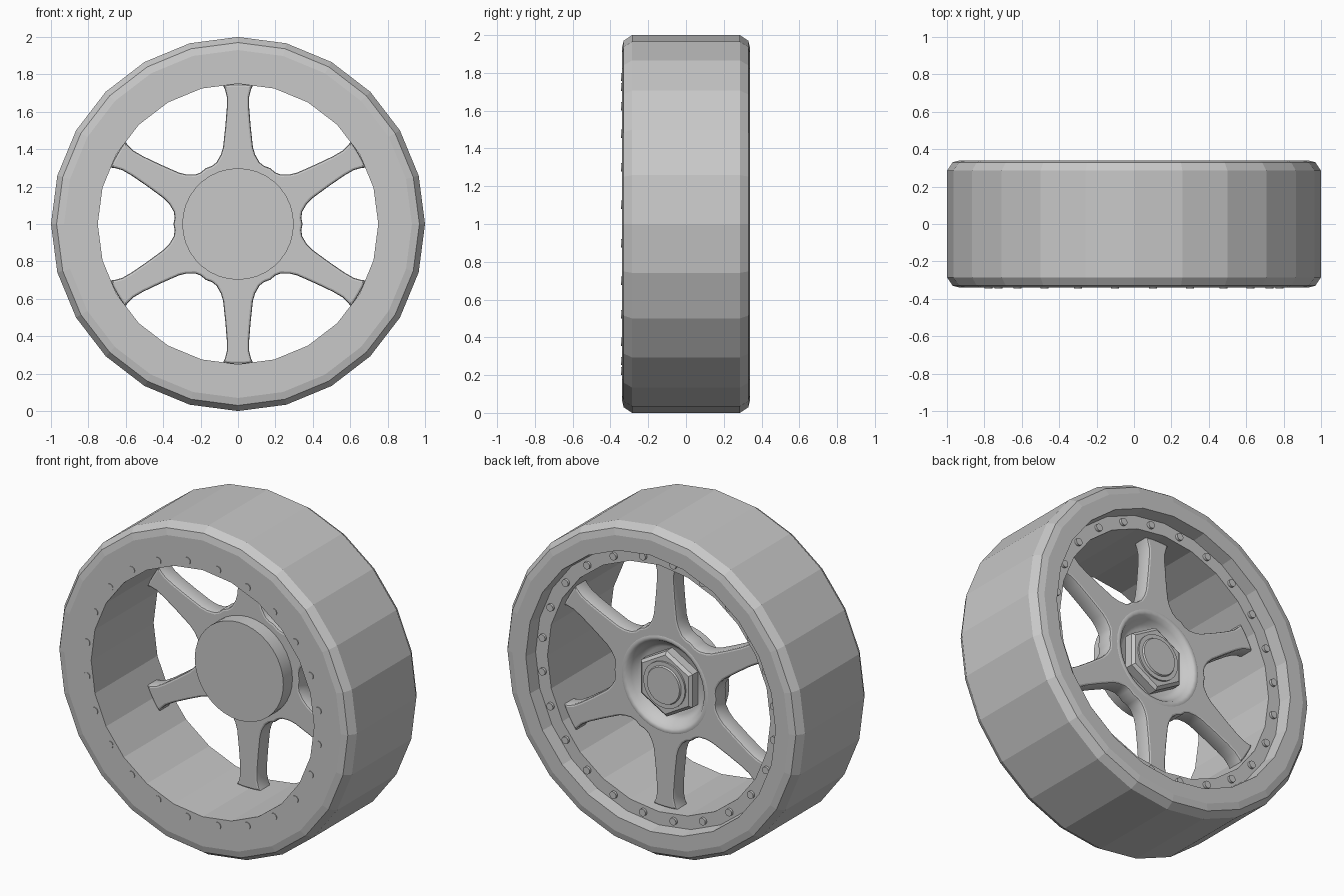
import bpy, bmesh, math
from mathutils import Vector

cube = bpy.data.objects.get("Cube")
if cube:
    bpy.data.objects.remove(cube)

grey = bpy.data.materials.new("plain_grey")
grey.use_nodes = True
colour = (0.58, 0.58, 0.58, 1)
grey.diffuse_color = colour
grey.node_tree.nodes["Principled BSDF"].inputs["Base Color"].default_value = colour


def polar(r, angle, y):
    return Vector((r * math.cos(angle), y, 1 + r * math.sin(angle)))


def smooth(ob, degrees):
    bpy.ops.object.select_all(action="DESELECT")
    ob.select_set(True)
    bpy.context.view_layer.objects.active = ob
    bpy.ops.object.shade_smooth_by_angle(angle=math.radians(degrees))


def lathe(name, profile, sides, start=0.0, closed=False, angle=None):
    """Spin (radius, y) points round the axle; radius 0 makes a pole."""
    bm = bmesh.new()
    rings = []
    for r, y in profile:
        if r == 0:
            rings.append([bm.verts.new((0, y, 1))] * sides)
        else:
            rings.append([bm.verts.new(polar(r, start + math.tau * i / sides, y))
                          for i in range(sides)])
    pairs = list(zip(rings, rings[1:]))
    if closed:
        pairs.append((rings[-1], rings[0]))
    for a, b in pairs:
        for i in range(sides):
            j = (i + 1) % sides
            bm.faces.new(list(dict.fromkeys((a[i], a[j], b[j], b[i]))))
    bmesh.ops.recalc_face_normals(bm, faces=bm.faces)
    mesh = bpy.data.meshes.new(name)
    bm.to_mesh(mesh)
    bm.free()
    mesh.materials.append(grey)
    ob = bpy.data.objects.new(name, mesh)
    bpy.context.collection.objects.link(ob)
    if angle:
        smooth(ob, angle)
    return ob


# Tyre and rim in one ring: flat front, stepped recess at the back
lathe("tyre", [(0.75, -0.34), (0.93, -0.34), (0.97, -0.33), (1, -0.285),
               (1, 0.285), (0.97, 0.33), (0.93, 0.34), (0.84, 0.34),
               (0.83, 0.26), (0.75, 0.26)], 24, closed=True)


# Rows of round rivets on both sides
def rivets(name, y_base, y_top):
    bm = bmesh.new()
    mid = (y_base + y_top) / 2
    for k in range(24):
        res = bmesh.ops.create_cone(bm, cap_ends=True, segments=14, radius1=0.022,
                                    radius2=0.022, depth=abs(y_top - y_base))
        centre = polar(0.785, math.tau * (k + 0.5) / 24, mid)
        for v in res["verts"]:
            v.co = centre + Vector((v.co.x, v.co.z, v.co.y))
    bmesh.ops.recalc_face_normals(bm, faces=bm.faces)
    mesh = bpy.data.meshes.new(name)
    bm.to_mesh(mesh)
    bm.free()
    mesh.materials.append(grey)
    ob = bpy.data.objects.new(name, mesh)
    bpy.context.collection.objects.link(ob)
    smooth(ob, 40)


rivets("front_rivets", -0.33, -0.344)
rivets("back_rivets", 0.25, 0.275)

# Six-spoke star: right half of one spoke (half width, height), mirrored and repeated
half = [(0, 0.747), (0.04, 0.746), (0.08, 0.742), (0.07, 0.72), (0.06, 0.68),
        (0.06, 0.62), (0.068, 0.52), (0.08, 0.41), (0.092, 0.37), (0.115, 0.33),
        (0.14, 0.31), (0.172, 0.299)]
spoke = [(-x, z) for x, z in reversed(half[1:-1])] + half
outline = []
for k in range(6):
    a = -k * math.tau / 6
    c, s = math.cos(a), math.sin(a)
    outline += [(x * c - z * s, x * s + z * c) for x, z in spoke]
hole = [(0.27 * math.cos(math.tau * i / 36), 0.27 * math.sin(math.tau * i / 36))
        for i in range(36)]

curve = bpy.data.curves.new("spokes", "CURVE")
curve.dimensions = "2D"
curve.fill_mode = "BOTH"
for points in (outline, hole):
    spline = curve.splines.new("POLY")
    spline.points.add(len(points) - 1)
    for p, (x, z) in zip(spline.points, points):
        p.co = (x, z, 0, 1)
    spline.use_cyclic_u = True
curve.extrude = 0.04
curve.bevel_depth = 0.012
curve.bevel_resolution = 1
curve.offset = -0.012
curve.materials.append(grey)
spokes = bpy.data.objects.new("spokes", curve)
bpy.context.collection.objects.link(spokes)
spokes.location = (0, 0.15, 1)
spokes.rotation_euler = (math.pi / 2, 0, 0)
bpy.ops.object.select_all(action="DESELECT")
spokes.select_set(True)
bpy.context.view_layer.objects.active = spokes
bpy.ops.object.convert(target="MESH")
smooth(bpy.context.object, 35)

# Hub: front cap, back bowl, hexagonal nut and axle end
lathe("hub_cap", [(0, 0.01), (0.298, 0.01), (0.298, 0.13), (0, 0.13)], 36, angle=30)
lathe("hub_bowl", [(0.295, 0.2), (0.28, 0.207), (0.262, 0.2), (0.245, 0.175),
                   (0.225, 0.145), (0.2, 0.132), (0, 0.132)], 36, angle=60)
lathe("hub_nut", [(0, 0.13), (0.2, 0.13), (0.2, 0.185), (0.18, 0.2),
                  (0.15, 0.2), (0, 0.2)], 6, start=math.pi / 2)
lathe("axle_end", [(0.14, 0.19), (0.14, 0.21), (0.115, 0.21), (0.11, 0.22),
                   (0, 0.22)], 28, angle=30)
